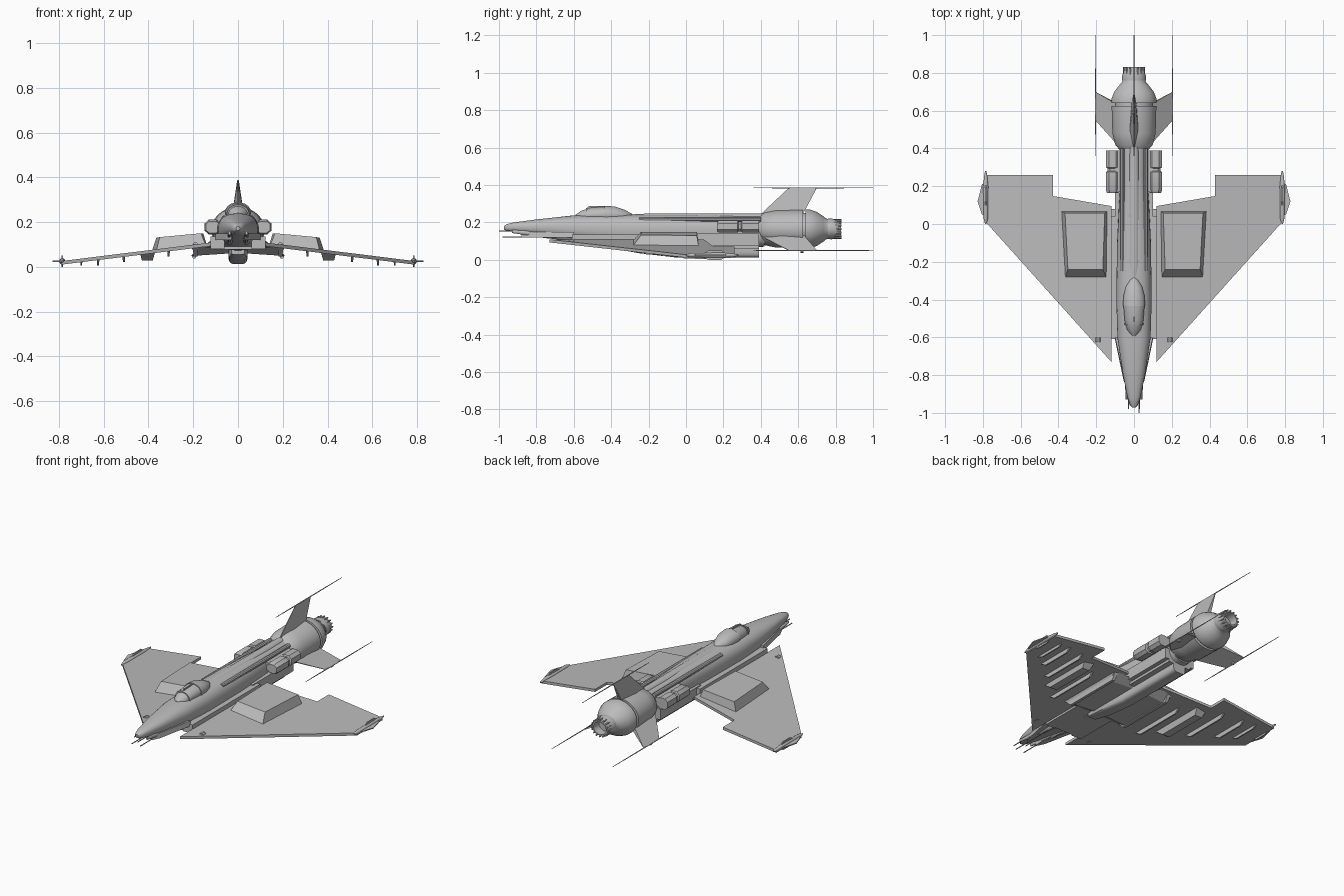
import bpy, bmesh, math
from mathutils import Vector

grey = bpy.data.materials.new("hull grey")
grey.diffuse_color = (0.5, 0.5, 0.5, 1)


def finish(name, bm, smooth=True):
    bmesh.ops.recalc_face_normals(bm, faces=bm.faces[:])
    me = bpy.data.meshes.new(name)
    bm.to_mesh(me)
    bm.free()
    me.materials.append(grey)
    ob = bpy.data.objects.new(name, me)
    bpy.context.collection.objects.link(ob)
    if smooth:
        bpy.ops.object.select_all(action='DESELECT')
        ob.select_set(True)
        bpy.context.view_layer.objects.active = ob
        bpy.ops.object.shade_smooth_by_angle(angle=math.radians(32))
    return ob


def loft(name, secs, x=0, n=32, p=2.0):
    """Super-ellipse rings along y; each section is (y, half width, z low, z high)."""
    bm = bmesh.new()
    rings = []
    for y, w, lo, hi in secs:
        ring = []
        for i in range(n):
            a = 2 * math.pi * (i + 0.5) / n
            c, s = math.cos(a), math.sin(a)
            ring.append(bm.verts.new((
                x + w * math.copysign(abs(c) ** (2 / p), c), y,
                (lo + hi) / 2 + (hi - lo) / 2 * math.copysign(abs(s) ** (2 / p), s))))
        rings.append(ring)
    for a, b in zip(rings, rings[1:]):
        for i in range(n):
            bm.faces.new((a[i], a[(i + 1) % n], b[(i + 1) % n], b[i]))
    bm.faces.new(rings[0])
    bm.faces.new(rings[-1])
    return finish(name, bm)


def rod(name, x, z, y0, y1, r, n=8):
    return loft(name, [(y0, r, z - r, z + r), (y1, r, z - r, z + r)], x, n)


def solid(name, bottom, top):
    """Closed solid between two matching outlines."""
    bm = bmesh.new()
    lo = [bm.verts.new(v) for v in bottom]
    hi = [bm.verts.new(v) for v in top]
    bm.faces.new(lo)
    bm.faces.new(hi)
    for i in range(len(lo)):
        j = (i + 1) % len(lo)
        bm.faces.new((lo[i], lo[j], hi[j], hi[i]))
    return finish(name, bm, False)


def box(name, x0, x1, y0, y1, z0, z1, s=1):
    q = [(s * x0, y0), (s * x1, y0), (s * x1, y1), (s * x0, y1)]
    return solid(name, [(a, b, z0) for a, b in q], [(a, b, z1) for a, b in q])


def wing_z(x):
    return 0.109 - 0.124 * (abs(x) - 0.12)


# Main fuselage
loft("fuselage", [
    (-0.972, 0.008, 0.162, 0.182), (-0.96, 0.02, 0.155, 0.19), (-0.92, 0.034, 0.148, 0.2),
    (-0.8, 0.058, 0.132, 0.216), (-0.6, 0.088, 0.1, 0.238), (-0.4, 0.094, 0.075, 0.242),
    (-0.1, 0.09, 0.065, 0.242), (0.1, 0.08, 0.06, 0.24), (0.25, 0.07, 0.06, 0.236),
    (0.42, 0.075, 0.07, 0.235)], p=2.4)

# Dorsal spine and piping
loft("spine", [(-0.35, 0.02, 0.2, 0.24), (-0.2, 0.032, 0.2, 0.248),
               (0.2, 0.028, 0.2, 0.247), (0.45, 0.024, 0.2, 0.247)], n=16)

# Canopy: front glass and rear fairing
loft("canopy_glass", [(-0.592, 0.012, 0.21, 0.241), (-0.56, 0.037, 0.2, 0.262),
                      (-0.51, 0.05, 0.2, 0.279), (-0.43, 0.056, 0.2, 0.284)])
loft("canopy_fairing", [(-0.435, 0.059, 0.195, 0.289), (-0.38, 0.056, 0.195, 0.285),
                        (-0.33, 0.043, 0.2, 0.268), (-0.295, 0.022, 0.21, 0.25),
                        (-0.282, 0.006, 0.22, 0.242)])
loft("canopy_hoop", [(-0.535, 0.049, 0.195, 0.277), (-0.525, 0.051, 0.195, 0.28)])
box("canopy_centre_frame", -0.003, 0.003, -0.52, -0.43, 0.24, 0.288)

# Rear engine drum, collar, bulb and nozzle
CZ = 0.165


def turned(name, prof, n=32):
    return loft(name, [(y, r, CZ - r * 0.87, CZ + r * 0.87) for y, r in prof], n=n)


turned("engine_drum", [(0.39, 0.075), (0.42, 0.1), (0.48, 0.115), (0.625, 0.119)])
turned("engine_neck", [(0.62, 0.1), (0.65, 0.1)])
turned("engine_bulb", [(0.64, 0.119), (0.665, 0.119), (0.7, 0.105), (0.735, 0.078),
                       (0.75, 0.064), (0.765, 0.06)])
turned("nozzle", [(0.76, 0.063), (0.78, 0.064), (0.83, 0.05), (0.83, 0.042), (0.78, 0.04)])
for i in range(16):
    a = 2 * math.pi * i / 16
    rod("nozzle_petal", 0.055 * math.cos(a), CZ + 0.049 * math.sin(a), 0.765, 0.832, 0.005, 6)


# Tail fins: one upright and two splayed, each with a long needle at its tip
def fin(name, tx, tz):
    tip = Vector((tx, 0, tz))
    d = (tip - Vector((0, 0, CZ))).normalized()
    side = Vector((d.z, 0, -d.x))
    root = Vector((0, 0, CZ)) + d * 0.07
    halves = []
    for s in (-1, 1):
        pts = []
        for base, y, t in ((root, 0.39, 0.003), (root, 0.48, 0.026), (root, 0.62, 0.016),
                           (tip, 0.70, 0.001), (tip, 0.62, 0.004), (tip, 0.55, 0.001)):
            pts.append(base + Vector((0, y, 0)) + side * s * t)
        halves.append(pts)
    solid(name, *halves)
    loft(name + "_needle", [(0.36, 0.0015, tz - 0.0015, tz + 0.0015),
                            (0.5, 0.003, tz - 0.003, tz + 0.003),
                            (0.78, 0.003, tz - 0.003, tz + 0.003),
                            (1.0, 0.0015, tz - 0.0015, tz + 0.0015)], tx, 8)


fin("upper_fin", 0, 0.385)

# Belly fairing
loft("belly_fairing", [(-0.36, 0.03, 0.055, 0.08), (-0.25, 0.042, 0.035, 0.09),
                       (-0.06, 0.042, 0.013, 0.09), (0.39, 0.042, 0.012, 0.1)], n=16, p=4)
box("belly_plate", -0.125, 0.125, -0.6, 0.03, 0.078, 0.09)
box("rear_belly_block", -0.075, 0.075, 0.05, 0.39, 0.06, 0.12)

for s, side in ((1, "right"), (-1, "left")):
    fin(side + "_lower_fin", s * 0.205, 0.05)
    rod(side + "_fin_light", s * 0.195, 0.045, 0.612, 0.628, 0.009)

    # Delta wing with stepped trailing edge
    plan = [(0.12, -0.73), (0.79, 0.016), (0.79, 0.26), (0.43, 0.26), (0.43, 0.148), (0.12, 0.095)]
    solid(side + "_wing", [(s * x, y, wing_z(x) - 0.016) for x, y in plan],
          [(s * x, y, wing_z(x)) for x, y in plan])

    # Raised box on top of the wing, sloped at the front
    lo = [(0.145, -0.285), (0.365, -0.285), (0.385, 0.068), (0.14, 0.068)]
    hi = [(0.165, -0.24, 0.15), (0.35, -0.24, 0.133), (0.365, 0.058, 0.13), (0.155, 0.058, 0.148)]
    solid(side + "_wing_box", [(s * x, y, wing_z(x) - 0.006) for x, y in lo],
          [(s * x, y, z) for x, y, z in hi])

    # Body side trunks and nose cheeks
    box(side + "_side_trunk", 0.06, 0.122, -0.61, 0.04, 0.08, 0.135, s)
    box(side + "_rear_trunk", 0.05, 0.1, 0.0, 0.39, 0.075, 0.14, s)
    loft(side + "_nose_cheek", [(-0.93, 0.006, 0.143, 0.16), (-0.75, 0.015, 0.115, 0.15),
                                (-0.6, 0.022, 0.1, 0.15)], s * 0.038, 12)
    solid(side + "_cheek_plate",
          [(s * x, y, 0.12) for x, y in ((0.03, -0.88), (0.055, -0.83), (0.103, -0.6), (0.03, -0.6))],
          [(s * x, y, 0.15) for x, y in ((0.03, -0.88), (0.05, -0.83), (0.1, -0.6), (0.03, -0.6))])
    rod(side + "_body_pipe", s * 0.062, 0.217, -0.25, 0.4, 0.013, 10)

    # Boxy thruster housings on the rear body
    loft(side + "_housing", [(0.165, 0.033, 0.15, 0.205), (0.18, 0.038, 0.143, 0.213),
                             (0.275, 0.038, 0.143, 0.213), (0.28, 0.03, 0.15, 0.206),
                             (0.295, 0.03, 0.15, 0.206), (0.3, 0.038, 0.143, 0.213),
                             (0.39, 0.038, 0.143, 0.213)], s * 0.113, 8, 2.6)
    box(side + "_housing_mount", 0.04, 0.1, 0.17, 0.39, 0.155, 0.205, s)

    # Gun barrels and nose probes
    rod(side + "_gun_barrel", s * 0.028, 0.122, -0.98, -0.6, 0.003)
    rod(side + "_nose_probe", s * 0.026, 0.155, -1.0 if s > 0 else -0.96, -0.75, 0.003)
    rod(side + "_wing_root_light", s * 0.19, wing_z(0.19) - 0.005, -0.625, -0.6, 0.014)

    # Under-wing pylons; the third is a wide pod
    for x, y0, y1, w, h in ((0.19, -0.36, 0.08, 0.012, 0.045), (0.31, -0.36, 0.02, 0.006, 0.03),
                            (0.405, -0.26, 0.1, 0.034, 0.036), (0.51, -0.17, 0.17, 0.006, 0.03),
                            (0.625, -0.06, 0.2, 0.006, 0.03), (0.7, 0.0, 0.22, 0.005, 0.022)):
        t = wing_z(x) - 0.01
        b = t - h
        solid(side + "_pylon",
              [(s * (x - w * .7), y0 + 0.05, b), (s * (x + w * .7), y0 + 0.05, b),
               (s * (x + w * .7), y1 - 0.03, b), (s * (x - w * .7), y1 - 0.03, b)],
              [(s * (x - w), y0, t), (s * (x + w), y0, t), (s * (x + w), y1, t), (s * (x - w), y1, t)])

    # Inner brace between belly and wing
    solid(side + "_belly_brace",
          [(s * 0.04, -0.3, 0.06), (s * 0.19, -0.3, 0.05), (s * 0.19, 0.03, 0.05), (s * 0.04, 0.03, 0.06)],
          [(s * 0.04, -0.36, 0.085), (s * 0.21, -0.36, 0.09), (s * 0.21, 0.08, 0.09), (s * 0.04, 0.08, 0.085)])

    # Wing-tip pod with diamond vane and cross vane
    loft(side + "_tip_pod", [(0.0, 0.004, 0.021, 0.029), (0.03, 0.012, 0.013, 0.037),
                             (0.2, 0.014, 0.011, 0.039), (0.25, 0.009, 0.016, 0.034),
                             (0.28, 0.004, 0.021, 0.029)], s * 0.785, 12)
    vane = [(0.785, 0.04), (0.805, 0.05), (0.828, 0.12), (0.805, 0.21), (0.785, 0.22), (0.76, 0.13)]
    solid(side + "_tip_vane", [(s * x, y, 0.022) for x, y in vane], [(s * x, y, 0.028) for x, y in vane])
    tall = [(0.07, 0.02), (0.12, 0.0), (0.19, 0.0), (0.22, 0.025), (0.19, 0.05), (0.12, 0.05)]
    solid(side + "_tip_cross_vane", [(s * 0.782, y, z) for y, z in tall],
          [(s * 0.788, y, z) for y, z in tall])
